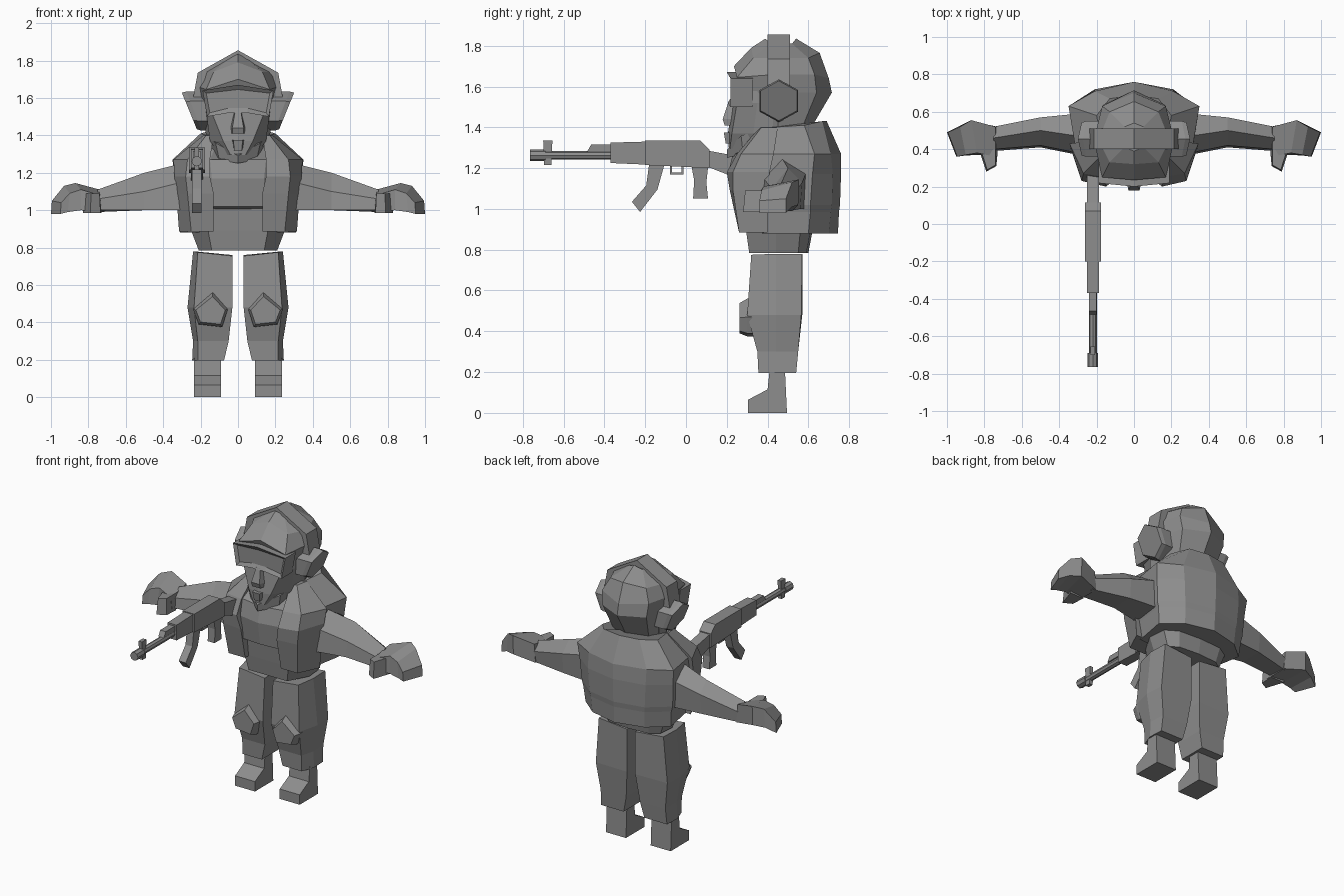
import bpy, bmesh, math
from mathutils import Matrix

grey = bpy.data.materials.new("plain_grey")
grey.diffuse_color = (0.27, 0.27, 0.27, 1)


def finish(name, bm, mirror=False):
    bmesh.ops.recalc_face_normals(bm, faces=bm.faces)
    me = bpy.data.meshes.new(name)
    bm.to_mesh(me)
    bm.free()
    me.materials.append(grey)
    ob = bpy.data.objects.new(name, me)
    bpy.context.collection.objects.link(ob)
    if mirror:
        ob.modifiers.new("mirror", 'MIRROR').use_mirror_merge = False
    return ob


def loft(name, rings, mirror=False):
    """Skin equal-length closed rings of 3D points and cap both ends."""
    bm = bmesh.new()
    vs = [[bm.verts.new(p) for p in r] for r in rings]
    n = len(rings[0])
    for a, b in zip(vs, vs[1:]):
        for i in range(n):
            j = (i + 1) % n
            bm.faces.new((a[i], a[j], b[j], b[i]))
    bm.faces.new(vs[0])
    bm.faces.new(vs[-1])
    return finish(name, bm, mirror)


def sym(z, half):
    """Closed symmetric ring from a half contour, front centre to back centre."""
    pts = [(p[0], p[1], p[2] if len(p) > 2 else z) for p in half]
    return pts + [(-x, y, h) for x, y, h in reversed(pts[1:-1])]


def level(z, pts):
    return [(x, y, z) for x, y in pts]


def slab_x(name, yz, x0, x1, mirror=False):
    return loft(name, [[(x, y, z) for y, z in yz] for x in (x0, x1)], mirror)


# ---- torso ----
loft("belly", [
    sym(.785, [(0, .31), (.14, .31), (.21, .44), (.20, .55), (.14, .59), (0, .60)]),
    sym(.89, [(0, .295), (.16, .295), (.25, .44), (.24, .56), (.16, .61), (0, .62)]),
    sym(1.02, [(0, .28), (.16, .28), (.25, .44), (.24, .56), (.16, .61), (0, .62)])])

loft("vest", [
    sym(.88, [(0, .37), (.15, .37), (.27, .38), (.31, .60), (.19, .70), (0, .745)]),
    sym(.985, [(0, .36), (.15, .36), (.29, .38), (.32, .61), (.195, .71), (0, .75)]),
    sym(1.02, [(0, .23), (.14, .24), (.30, .38), (.33, .61), (.20, .715), (0, .755)]),
    sym(1.17, [(0, .205), (.14, .23), (.31, .38), (.34, .62), (.21, .72), (0, .76)]),
    sym(1.27, [(0, .23), (.15, .26), (.31, .39), (.35, .63), (.21, .71), (0, .76)]),
    sym(1.42, [(0, .38, 1.30), (.12, .36, 1.34), (.17, .42, 1.40),
               (.20, .58, 1.41), (.13, .67, 1.43), (0, .69, 1.43)])])

loft("vest_front_panel", [
    level(.885, [(.13, .26), (.25, .26), (.315, .40), (.13, .40)]),
    level(1.09, [(.13, .215), (.27, .23), (.33, .40), (.13, .40)]),
    level(1.18, [(.15, .20), (.28, .23), (.34, .41), (.15, .41)]),
    level(1.27, [(.15, .25), (.27, .27), (.345, .43), (.15, .43)]),
    level(1.40, [(.13, .36), (.17, .37), (.185, .45), (.14, .45)])], True)

loft("collar", [
    sym(0, [(0, .20, 1.25), (.10, .28, 1.27), (.15, .42, 1.31), (.12, .55, 1.33), (0, .60, 1.33)]),
    sym(0, [(0, .20, 1.29), (.12, .27, 1.36), (.17, .42, 1.40), (.13, .56, 1.41), (0, .60, 1.41)])])

# ---- arms and hands ----
arm = [(.30, [(.37, 1.0), (.38, 1.15), (.47, 1.25), (.59, 1.18), (.58, 1.0)]),
       (.50, [(.41, 1.0), (.42, 1.10), (.50, 1.20), (.57, 1.13), (.56, 1.0)]),
       (.75, [(.39, 1.0), (.40, 1.06), (.46, 1.11), (.52, 1.06), (.51, .99)])]
loft("arm", [[(x, y, z) for y, z in r] for x, r in arm], True)

loft("hand", [
    [(.73, .36, .99), (.74, .36, 1.08), (.74, .52, 1.11), (.73, .52, .99)],
    [(.84, .37, 1.00), (.84, .38, 1.11), (.87, .555, 1.145), (.87, .55, 1.02)],
    [(.91, .365, .99), (.90, .37, 1.09), (.93, .52, 1.13), (.94, .52, 1.01)],
    [(.95, .36, .98), (.945, .36, 1.04), (.995, .49, 1.05), (1.0, .49, .98)]], True)

loft("thumb", [
    level(.985, [(.73, .40), (.83, .40), (.79, .28), (.735, .31)]),
    level(1.09, [(.74, .40), (.82, .40), (.785, .29), (.74, .315)])], True)

# ---- legs ----
loft("trouser_leg", [
    level(.195, [(.075, .355), (.215, .355), (.245, .44), (.24, .54), (.075, .54)]),
    level(.30, [(.05, .35), (.215, .35), (.24, .44), (.235, .55), (.05, .55)]),
    level(.48, [(.03, .30), (.235, .30), (.27, .44), (.26, .565), (.03, .57)]),
    [(.03, .32, .755), (.215, .32, .775), (.24, .44, .78), (.235, .57, .78), (.03, .57, .76)]], True)

slab_x("boot", [(.305, 0), (.495, 0), (.485, .21), (.41, .21), (.40, .115), (.305, .065)],
       .09, .235, True)

pad = [(.24, .47), (.135, .56), (.055, .47), (.085, .375), (.21, .39)]
cx, cz = .145, .45
loft("knee_pad", [[(x, .34, z) for x, z in pad], [(x, .30, z) for x, z in pad],
                  [(cx + (x - cx) * .85, .262, cz + (z - cz) * .8) for x, z in pad]], True)

# ---- head ----
loft("face", [
    sym(1.295, [(0, .21), (.04, .215), (.10, .31), (.10, .48), (0, .5)]),
    sym(1.37, [(0, .205), (.08, .225), (.15, .33), (.15, .50), (0, .52)]),
    sym(1.52, [(0, .23), (.14, .25), (.17, .35), (.17, .52), (0, .55)]),
    sym(1.62, [(0, .25), (.14, .26), (.17, .35), (.17, .52), (0, .55)])])

loft("nose", [
    level(1.41, [(-.04, .26), (-.03, .19), (.03, .19), (.04, .26)]),
    level(1.44, [(-.045, .26), (-.03, .18), (.03, .18), (.045, .26)]),
    level(1.53, [(-.02, .26), (-.015, .21), (.015, .21), (.02, .26)])])

loft("mouth", [
    level(1.32, [(-.025, .25), (-.02, .195), (.02, .195), (.025, .25)]),
    level(1.375, [(-.04, .25), (-.025, .185), (.025, .185), (.04, .25)])])

loft("helmet", [
    sym(1.40, [(0, .38), (.12, .38), (.17, .45), (.13, .57), (0, .615)]),
    sym(1.57, [(0, .28), (.15, .29), (.20, .45), (.16, .64), (0, .715)]),
    sym(0, [(0, .235, 1.70), (.17, .25, 1.645), (.215, .45, 1.66), (.17, .63, 1.66), (0, .70, 1.64)]),
    sym(0, [(0, .32, 1.79), (.13, .33, 1.74), (.19, .45, 1.74), (.13, .60, 1.74), (0, .655, 1.765)]),
    sym(0, [(0, .39, 1.835), (.05, .41, 1.81), (.06, .46, 1.81), (.05, .52, 1.81), (0, .54, 1.835)])])

# headset band over the helmet and hexagonal ear cups
band = [(0, 1.855), (.215, 1.735), (.24, 1.60), (.18, 1.60), (.17, 1.71), (0, 1.80)]
band += [(-x, z) for x, z in reversed(band[1:-1])]
band = band[:4] + [band[4], band[5]] + band[6:]
loft("headset_band", [[(x, y, z) for x, z in band] for y in (.40, .51)])

hexagon = [(math.sin(math.radians(60 * i)), math.cos(math.radians(60 * i))) for i in range(6)]
loft("ear_cup", [[(x + .04 * c, .455 + .11 * k * s, 1.53 + .105 * k * c) for s, c in hexagon]
                 for x, k in ((.15, 1), (.235, 1), (.26, .93))], True)

# goggles with a recessed lens
rim = [(0, 1.67), (.19, 1.64), (.165, 1.50), (.05, 1.52), (-.05, 1.52), (-.165, 1.50), (-.19, 1.64)]
goggles = loft("goggles", [[(x, y + abs(x) * .1, z) for x, z in rim] for y in (.31, .20)])
bm = bmesh.new()
bm.from_mesh(goggles.data)
front = min(bm.faces, key=lambda f: f.calc_center_median().y)
bmesh.ops.inset_individual(bm, faces=[front], thickness=.025, depth=0)
bmesh.ops.translate(bm, verts=front.verts, vec=(0, .015, 0))
bm.to_mesh(goggles.data)
bm.free()

# ---- rifle ----
GX = -.22


def gun_slab(name, yz, width):
    return slab_x(name, yz, GX - width / 2, GX + width / 2)


def gun_tube(name, y0, y1, z, radius):
    bm = bmesh.new()
    bmesh.ops.create_cone(bm, cap_ends=True, segments=8, radius1=radius, radius2=radius,
                          depth=y1 - y0, matrix=Matrix.Translation((GX, (y0 + y1) / 2, z))
                          @ Matrix.Rotation(math.pi / 2, 4, 'X'))
    return finish(name, bm)


gun_slab("rifle_receiver", [(-.20, 1.335), (.07, 1.335), (.115, 1.29), (.115, 1.20), (-.20, 1.215)], .085)
gun_slab("rifle_handguard", [(-.37, 1.325), (-.19, 1.33), (-.19, 1.217), (-.37, 1.225)], .065)
gun_slab("rifle_stock", [(.11, 1.285), (.30, 1.25), (.30, 1.13), (.11, 1.205)], .065)
gun_slab("rifle_magazine", [(-.18, 1.225), (-.105, 1.22), (-.14, 1.095), (-.225, .985),
                            (-.265, 1.035), (-.195, 1.115)], .05)
gun_slab("rifle_grip", [(.025, 1.22), (.11, 1.22), (.10, 1.13), (.108, 1.05), (.035, 1.05), (.04, 1.14)], .05)
gun_slab("rifle_gas_tube", [(-.485, 1.28), (-.465, 1.315), (-.36, 1.315), (-.36, 1.28)], .04)
gun_slab("rifle_front_sight", [(-.70, 1.335), (-.655, 1.335), (-.66, 1.215), (-.695, 1.215)], .025)
gun_tube("rifle_barrel", -.70, -.36, 1.262, .021)
gun_tube("rifle_muzzle", -.765, -.69, 1.262, .028)
for a, b in (((-.078, 1.21), (-.068, 1.17)), ((-.022, 1.21), (-.012, 1.17)), ((-.078, 1.178), (-.012, 1.168))):
    gun_slab("rifle_trigger_guard", [a, (b[0], a[1]), b, (a[0], b[1])], .02)
